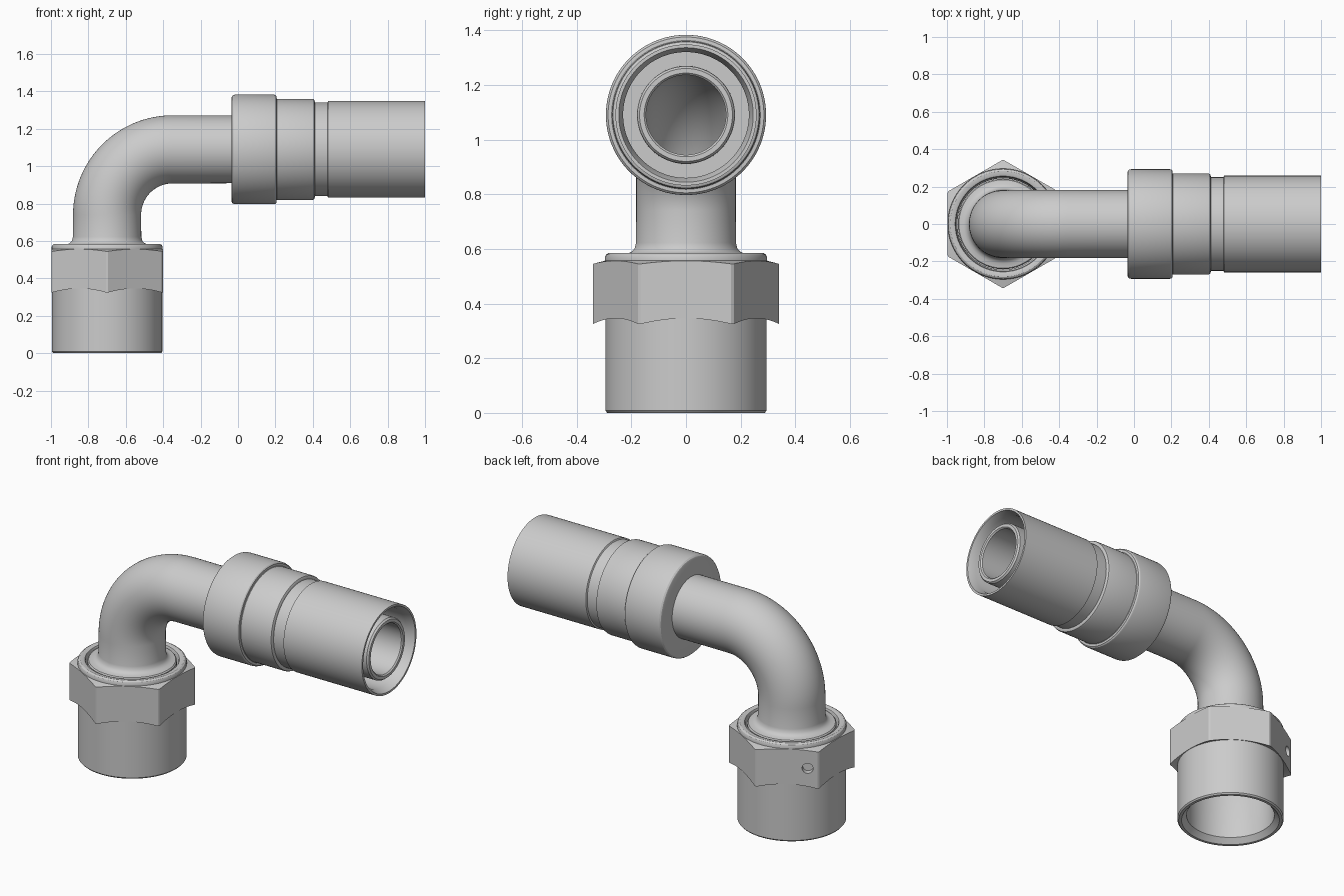
import bpy, bmesh
from math import pi, sin, cos, radians
from mathutils import Vector, Matrix

if "Cube" in bpy.data.objects:
    bpy.data.objects.remove(bpy.data.objects["Cube"])

SEG = 96
NX, PZ = -0.70, 1.09      # axis of the nut, height of the horizontal pipe
BEND = 0.35               # bend radius


def finish(obj):
    bpy.ops.object.select_all(action='DESELECT')
    obj.select_set(True)
    bpy.context.view_layer.objects.active = obj
    bpy.ops.object.shade_smooth_by_angle(angle=radians(28))


def loft(name, rings):
    """Closed skin through rings given as (centre, tilt about y, radius)."""
    bm = bmesh.new()
    loops = []
    for c, a, r in rings:
        u, v = Vector((cos(a), 0, -sin(a))), Vector((0, 1, 0))
        loops.append([bm.verts.new(Vector(c) + r * (cos(t) * u + sin(t) * v))
                      for t in (2 * pi * i / SEG for i in range(SEG))])
    for k, lo in enumerate(loops):
        hi = loops[(k + 1) % len(loops)]
        for i in range(SEG):
            j = (i + 1) % SEG
            bm.faces.new((lo[i], lo[j], hi[j], hi[i]))
    bmesh.ops.recalc_face_normals(bm, faces=bm.faces)
    me = bpy.data.meshes.new(name)
    bm.to_mesh(me)
    bm.free()
    obj = bpy.data.objects.new(name, me)
    bpy.context.collection.objects.link(obj)
    return obj


def boolean(obj, cutter, op):
    m = obj.modifiers.new("cut", 'BOOLEAN')
    m.operation, m.solver, m.object = op, 'EXACT', cutter
    bpy.context.view_layer.objects.active = obj
    bpy.ops.object.modifier_apply(modifier="cut")
    bpy.data.objects.remove(cutter)


# swivel nut: turned profile (radius, z), then cut to a hexagon
nut_profile = [
    (.288, 0), (.295, .008), (.295, .346), (.298, .346), (.341, .325),
    (.341, .545), (.296, .557), (.296, .570), (.292, .579), (.283, .585),
    (.266, .585), (.256, .581), (.252, .572), (.252, .36), (.244, .34),
    (.244, .03), (.272, 0)]
nut = loft("swivel_nut", [((NX, 0, z), 0, r) for r, z in nut_profile])

bpy.ops.mesh.primitive_cylinder_add(vertices=6, radius=.298 / cos(pi / 6), depth=1,
                                    location=(NX, 0, .3), rotation=(0, 0, 0))
hexagon = bpy.context.object
hexagon.name = "hex_cutter"
hexagon.hide_render = True
# corners must lie on the y axis
if min(abs(v.co.x) for v in hexagon.data.vertices) > .01:
    hexagon.data.transform(Matrix.Rotation(pi / 6, 4, 'Z'))
boolean(nut, hexagon, 'INTERSECT')

# small drilled hole in one rear hex flat, close to a corner
normal = Vector((-.5, sin(pi / 3), 0))
along = Vector((-sin(pi / 3), -.5, 0))
spot = Vector((NX, 0, .445)) + .298 * normal + .112 * along
bpy.ops.mesh.primitive_cylinder_add(vertices=32, radius=.03, depth=.07, location=spot)
drill = bpy.context.object
drill.hide_render = True
drill.rotation_euler = normal.to_track_quat('Z', 'Y').to_euler()
bpy.context.view_layer.update()
boolean(nut, drill, 'DIFFERENCE')
finish(nut)

# bent tube: flared seat, elbow, straight run, then back along the bore
arc = []
for i in range(33):
    a = pi / 2 * i / 32
    arc.append(((NX + BEND - BEND * cos(a), 0, PZ - BEND + BEND * sin(a)), a))
seat = [(.205, .37), (.242, .43), (.242, .573), (.236, .580), (.212, .583),
        (.198, .590), (.188, .602), (.183, .622)]
rings = [((NX, 0, z), 0, r) for r, z in seat]
rings += [(c, a, .182) for c, a in arc]
rings += [((.975, 0, PZ), pi / 2, .178), ((.985, 0, PZ), pi / 2, .170),
          ((.985, 0, PZ), pi / 2, .153), ((.978, 0, PZ), pi / 2, .146)]
rings += [(c, a, .146) for c, a in reversed(arc)]
rings += [((NX, 0, .37), 0, .150)]
finish(loft("elbow_tube", rings))

# crimp sleeve with stepped collar: profile (radius, x)
sleeve_profile = [
    (.170, -.035), (.276, -.035), (.285, -.032), (.291, -.025), (.293, -.015),
    (.293, .192), (.291, .199), (.285, .205), (.272, .206),
    (.270, .208), (.270, .398), (.267, .406), (.260, .410), (.250, .411),
    (.250, .478), (.258, .482), (.258, 1.0), (.246, 1.0), (.230, .955),
    (.230, .45), (.170, .45)]
finish(loft("crimp_sleeve", [((x, 0, PZ), pi / 2, r) for r, x in sleeve_profile]))
